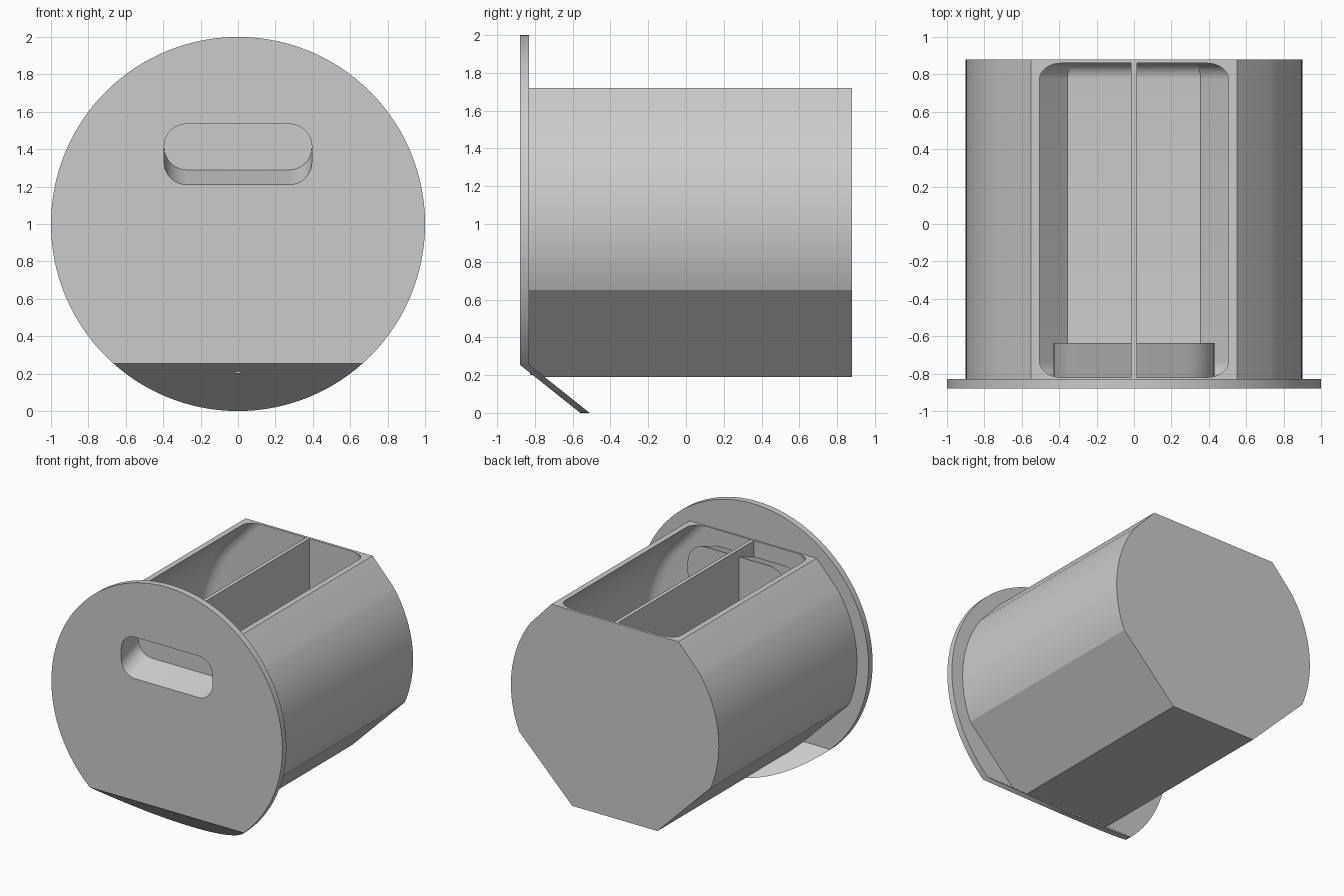
import bpy
import bmesh
from math import sin, cos, acos, radians, pi

if "Cube" in bpy.data.objects:
    bpy.data.objects.remove(bpy.data.objects["Cube"], do_unlink=True)

# single matte grey
grey = bpy.data.materials.new("plain_grey")
grey.use_nodes = True
grey.diffuse_color = (0.6, 0.6, 0.6, 1)
grey.node_tree.nodes["Principled BSDF"].inputs["Base Color"].default_value = (0.6, 0.6, 0.6, 1)

PLATE_FRONT, PLATE_BACK, BODY_BACK = -0.88, -0.83, 0.88
BODY_TOP, FOLD_Z, FOLD_SLOPE = 1.72, 0.255, 1.255
WALL = 0.033


def loft(rings):
    """Closed solid through rings of (x, y, z) points."""
    bm = bmesh.new()
    loops = [[bm.verts.new(p) for p in ring] for ring in rings]
    n = len(loops[0])
    for a, b in zip(loops, loops[1:]):
        for i in range(n):
            j = (i + 1) % n
            bm.faces.new((a[i], a[j], b[j], b[i]))
    bm.faces.new(loops[0])
    bm.faces.new(loops[-1])
    bmesh.ops.recalc_face_normals(bm, faces=bm.faces)
    return bm


def finish(name, bm):
    mesh = bpy.data.meshes.new(name)
    bm.to_mesh(mesh)
    bm.free()
    mesh.materials.append(grey)
    obj = bpy.data.objects.new(name, mesh)
    bpy.context.collection.objects.link(obj)
    return obj


def activate(obj):
    bpy.ops.object.select_all(action='DESELECT')
    obj.select_set(True)
    bpy.context.view_layer.objects.active = obj


def cut(obj, cutter):
    mod = obj.modifiers.new("cut", 'BOOLEAN')
    mod.operation, mod.solver, mod.object = 'DIFFERENCE', 'EXACT', cutter
    activate(obj)
    bpy.ops.object.modifier_apply(modifier=mod.name)


def barrel(d, rim=None):
    """Barrel outline inset by d, with optional straight sides up to rim."""
    r = 0.9 - d
    keel, shoulder = 0.834 - d, 0.893 - d
    tilt = radians(43)
    low = -pi / 4 + acos(keel / r)
    high = tilt - acos(shoulder / r)
    floor = 0.19 + d
    half = [(keel * 2 ** 0.5 + floor - 1, floor)]
    for i in range(25):
        a = low + (high - low) * i / 24
        half.append((r * cos(a), 1 + r * sin(a)))
    top_x = (shoulder - sin(tilt) * (BODY_TOP - 1)) / cos(tilt)
    half.append((top_x, BODY_TOP))
    if rim:
        half.append((top_x, rim))
    return half + [(-x, z) for x, z in reversed(half)]


def slot(grow, y0, y1):
    """Rounded slot that climbs as it goes inward."""
    r = 0.12 + grow
    w, h = 0.395 + grow - r, 0.1625 + grow - r
    pts = []
    for k, (sx, sz) in enumerate([(1, 1), (-1, 1), (-1, -1), (1, -1)]):
        for i in range(9):
            a = (k + i / 8) * pi / 2
            pts.append((sx * w + r * cos(a), 1.3725 + sz * h + r * sin(a)))
    return loft([[(x, y, z + 0.38 * (y - PLATE_FRONT)) for x, z in pts] for y in (y0, y1)])


# front plate: disc with its lower edge folded back
circle = [(sin(2 * pi * i / 128), 1 - cos(2 * pi * i / 128)) for i in range(128)]
bm = loft([[(x, y, z) for x, z in circle] for y in (PLATE_FRONT, PLATE_BACK)])
bmesh.ops.bisect_plane(bm, geom=bm.verts[:] + bm.edges[:] + bm.faces[:],
                       plane_co=(0, 0, FOLD_Z), plane_no=(0, 0, 1))
for v in bm.verts:
    v.co.y += max(0, FOLD_Z - v.co.z) * FOLD_SLOPE
plate = finish("front_plate", bm)

# barrel body, trimmed where it meets the folded flap
bm = loft([[(x, y, z) for x, z in barrel(0)] for y in (PLATE_BACK, BODY_BACK)])
trim = bmesh.ops.bisect_plane(bm, geom=bm.verts[:] + bm.edges[:] + bm.faces[:],
                              plane_co=(0, -0.85, FOLD_Z),
                              plane_no=(0, -1, -FOLD_SLOPE), clear_outer=True)
bmesh.ops.holes_fill(bm, edges=[e for e in bm.edges if e.is_boundary])
bmesh.ops.recalc_face_normals(bm, faces=bm.faces)
body = finish("barrel_body", bm)

# hollow with rounded ends, open at the top
fillet, steps = 0.085, 8
ends = []
for i in range(steps + 1):
    a = i / steps * pi / 2
    ends.append((fillet * (1 - cos(a)), WALL + fillet * (1 - sin(a))))
sections = [(-0.82 + t, d) for t, d in ends] + [(0.86 - t, d) for t, d in reversed(ends)]
hollow = finish("hollow_cutter", loft([[(x, y, z) for x, z in barrel(d, 1.9)]
                                       for y, d in sections]))
cut(body, hollow)

# middle divider
bm = loft([[(x, y, z) for x, z in ((-0.015, 0.2), (0.015, 0.2), (0.015, 1.719), (-0.015, 1.719))]
           for y in (-0.825, 0.87)])
divider = finish("middle_divider", bm)

# finger pocket behind the slot
pocket = finish("finger_pocket", slot(0.035, -0.85, -0.635))
slot_cutter = finish("slot_cutter", slot(0, -0.95, -0.67))

for part in (plate, body, divider, pocket):
    cut(part, slot_cutter)
    activate(part)
    bpy.ops.object.shade_smooth_by_angle(angle=radians(15))

for helper in (hollow, slot_cutter):
    bpy.data.objects.remove(helper, do_unlink=True)
